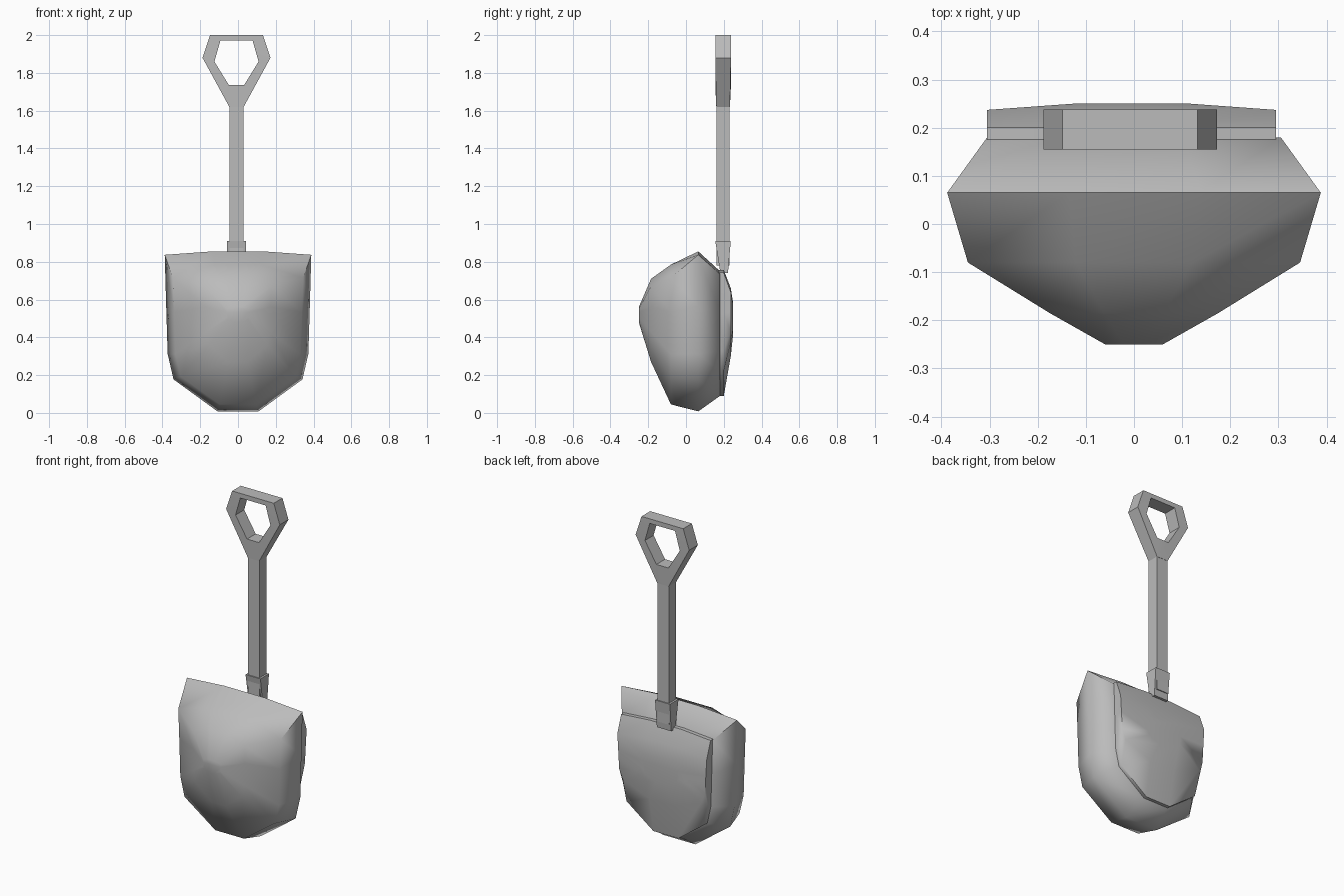
import bpy, bmesh, math

cube = bpy.data.objects.get("Cube")
if cube:
    bpy.data.objects.remove(cube)

grey = bpy.data.materials.new("plain grey")
grey.use_nodes = True
colour = (0.5, 0.5, 0.5, 1)
grey.diffuse_color = colour
grey.node_tree.nodes["Principled BSDF"].inputs["Base Color"].default_value = colour


def loft(name, rings, angle, close=False):
    """Skin equal-length rings; cap the ends or join last to first."""
    bm = bmesh.new()
    rows = [[bm.verts.new(p) for p in ring] for ring in rings]
    pairs = list(zip(rows, rows[1:]))
    if close:
        pairs.append((rows[-1], rows[0]))
    else:
        bm.faces.new(rows[0])
        bm.faces.new(rows[-1])
    for a, b in pairs:
        for i in range(len(a)):
            j = (i + 1) % len(a)
            bm.faces.new((a[i], a[j], b[j], b[i]))
    bmesh.ops.recalc_face_normals(bm, faces=bm.faces)
    mesh = bpy.data.meshes.new(name)
    bm.to_mesh(mesh)
    bm.free()
    mesh.materials.append(grey)
    obj = bpy.data.objects.new(name, mesh)
    bpy.context.collection.objects.link(obj)
    bpy.ops.object.select_all(action='DESELECT')
    obj.select_set(True)
    bpy.context.view_layer.objects.active = obj
    bpy.ops.object.shade_smooth_by_angle(angle=math.radians(angle))
    return obj


# Shovel-shaped outline: right half as width and height fractions
HALF = [(0.35, 1), (1, 1), (0.98, 0.66), (0.96, 0.36), (0.88, 0.2), (0.28, 0)]


def outline(y, w, top, bottom, drop, cx=0):
    """Outline at depth y; drop lowers the upper corners."""
    half = [(fx * w, bottom + fz * (top - bottom)) for fx, fz in HALF]
    half[1] = (half[1][0], half[1][1] - drop)
    pts = half + [(-x, z) for x, z in reversed(half)]
    return [(cx + x, y, z) for x, z in pts]


# Bulging scoop body, front to back
loft("scoop_body", [
    outline(-0.25, 0.06, 0.56, 0.48, 0.01),
    outline(-0.185, 0.175, 0.71, 0.27, 0.04),
    outline(-0.08, 0.345, 0.785, 0.045, 0.07),
    outline(0.065, 0.388, 0.855, 0.008, 0.018),
    outline(0.18, 0.305, 0.75, 0.09, 0.015),
], 62)

# Domed back plate with a thin straight rim
loft("back_plate", [
    outline(0.176, 0.3, 0.757, 0.09, 0.015, -0.005),
    outline(0.2, 0.3, 0.757, 0.09, 0.015, -0.005),
    outline(0.237, 0.3, 0.66, 0.3, 0.02, -0.005),
    outline(0.25, 0.12, 0.58, 0.42, 0.01, -0.005),
], 50)


def square(cx, cy, z, hx, hy):
    return [(cx + sx * hx, cy + sy * hy, z)
            for sx, sy in ((-1, -1), (1, -1), (1, 1), (-1, 1))]


# Square shaft and tapered socket
CX, CY = -0.008, 0.196
loft("shaft", [square(CX, CY, z, 0.038, 0.035) for z in (0.78, 1.64)], 40)
loft("socket", [square(CX, 0.202, 0.74, 0.048, 0.02),
                square(CX, CY, 0.91, 0.05, 0.041)], 30)

# Hexagonal loop grip: matching outer and inner profiles
OUTER = [(0.14, 2.0), (0.18, 1.88), (0.038, 1.62)]
INNER = [(0.085, 1.972), (0.117, 1.86), (0.04, 1.735)]


def hexagon(half, y):
    pts = half + [(-x, z) for x, z in reversed(half)]
    return [(CX + x, y, z) for x, z in pts]


grip = loft("grip", [hexagon(OUTER, 0.155), hexagon(OUTER, 0.238),
                     hexagon(INNER, 0.238), hexagon(INNER, 0.155)], 40, close=True)
# Blend the grip's foot into the shaft
for v in grip.data.vertices:
    if v.co.z < 1.7:
        v.co.y = CY + (v.co.y - CY) * 0.87
